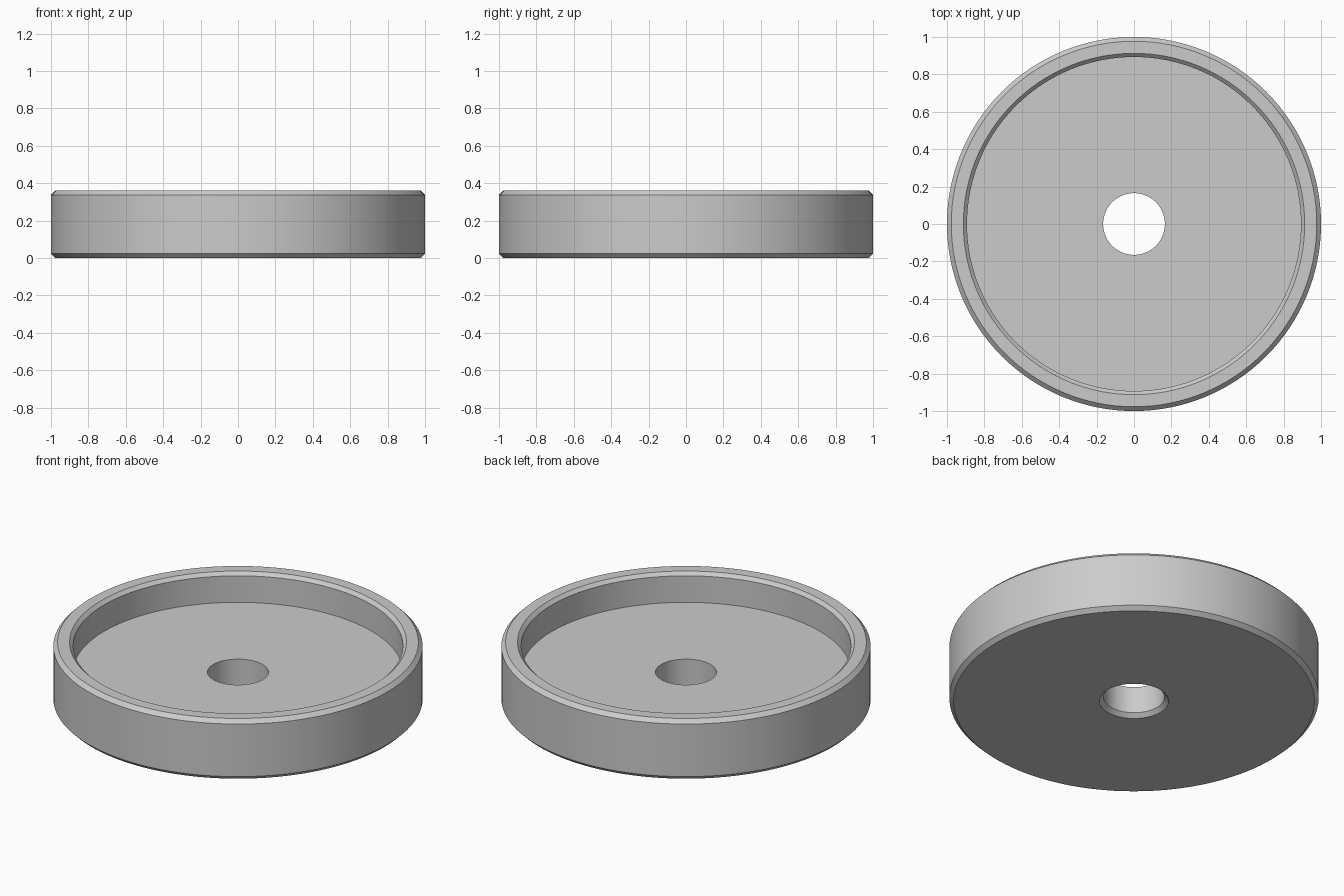
import bpy
import bmesh
import math

cube = bpy.data.objects.get("Cube")
if cube:
    bpy.data.objects.remove(cube, do_unlink=True)

SEGMENTS = 128
HEIGHT = 0.36
FLOOR = 0.182
RADIUS = 1.0
INNER = 0.893
HOLE = 0.165
BEVEL = 0.023

# Plain grey material
grey = bpy.data.materials.new("plain_grey")
grey.use_nodes = True
colour = (0.6, 0.6, 0.6, 1)
grey.diffuse_color = colour
grey.node_tree.nodes["Principled BSDF"].inputs["Base Color"].default_value = colour

# Cross-section of the dish, anticlockwise from the underside of the hole
profile = [
    (HOLE + BEVEL, 0),
    (RADIUS - BEVEL, 0),
    (RADIUS, BEVEL),
    (RADIUS, HEIGHT - BEVEL),
    (RADIUS - BEVEL, HEIGHT),
    (INNER + BEVEL * 0.85, HEIGHT),
    (INNER, HEIGHT - BEVEL * 0.85),
    (INNER, FLOOR),
    (HOLE, FLOOR),
    (HOLE, BEVEL),
]

# Revolve the cross-section into a round dish with a centre hole
bm = bmesh.new()
verts = [bm.verts.new((r, 0, z)) for r, z in profile]
edges = [bm.edges.new((a, b)) for a, b in zip(verts, verts[1:] + verts[:1])]
bmesh.ops.spin(bm, geom=verts + edges, cent=(0, 0, 0), axis=(0, 0, 1),
               angle=math.tau, steps=SEGMENTS, use_merge=True)
bmesh.ops.remove_doubles(bm, verts=bm.verts, dist=0.0001)
bmesh.ops.recalc_face_normals(bm, faces=bm.faces)
mesh = bpy.data.meshes.new("round_dish")
bm.to_mesh(mesh)
bm.free()
mesh.materials.append(grey)

dish = bpy.data.objects.new("round_dish", mesh)
bpy.context.collection.objects.link(dish)

# Smooth walls with crisp bevel edges
bpy.ops.object.select_all(action="DESELECT")
dish.select_set(True)
bpy.context.view_layer.objects.active = dish
bpy.ops.object.shade_smooth_by_angle(angle=math.radians(30))
